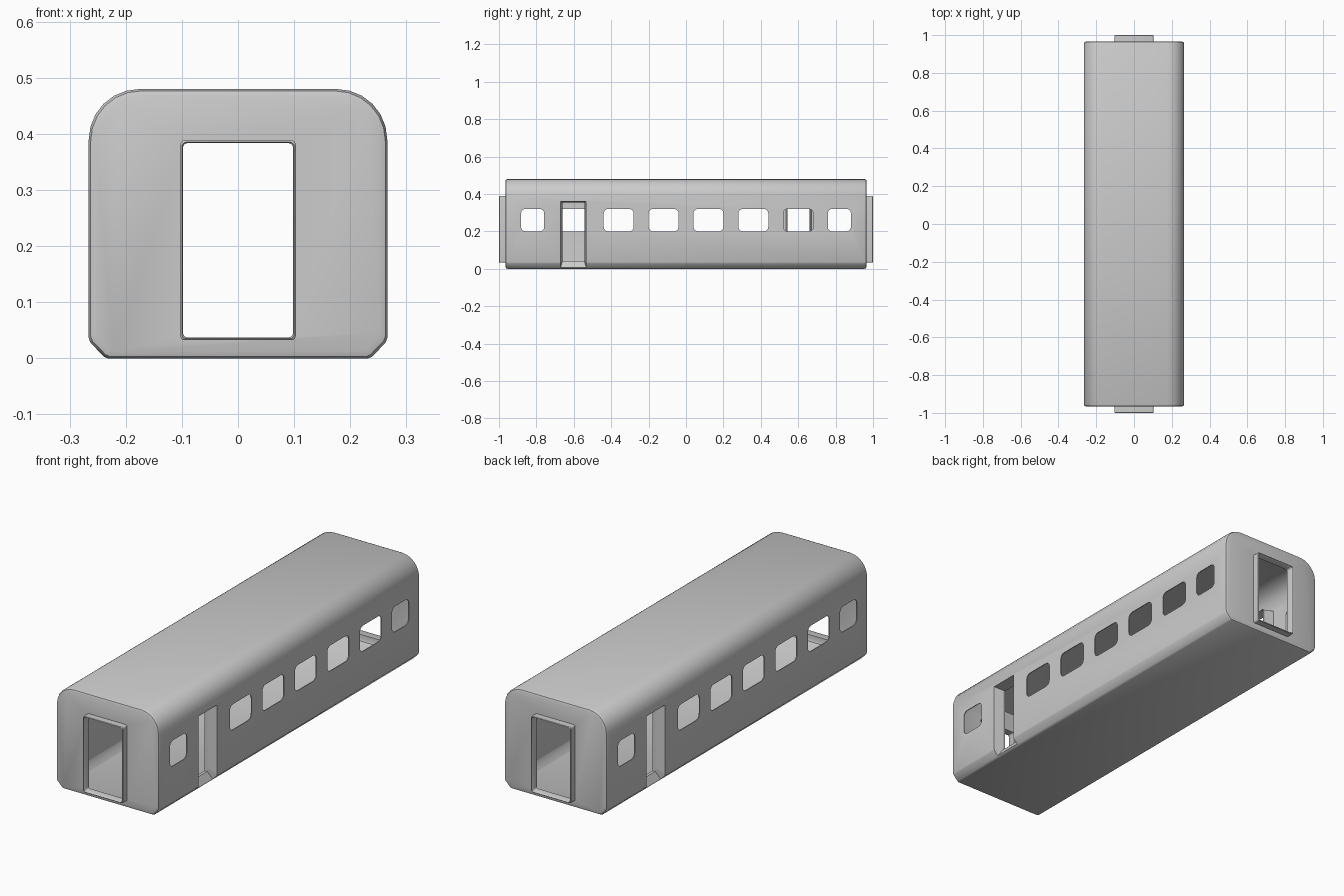
import bpy, bmesh
from math import sin, cos, pi, radians
from mathutils import Vector

if "Cube" in bpy.data.objects:
    bpy.data.objects.remove(bpy.data.objects["Cube"])


def make_object(name, bm):
    me = bpy.data.meshes.new(name)
    bm.to_mesh(me)
    bm.free()
    ob = bpy.data.objects.new(name, me)
    bpy.context.collection.objects.link(ob)
    return ob


def skin(bm, loops, caps=False, closed=False):
    """Join successive point loops with quads."""
    rings = [[bm.verts.new(p) for p in lp] for lp in loops]
    n = len(rings[0])
    pairs = list(zip(rings, rings[1:]))
    if closed:
        pairs.append((rings[-1], rings[0]))
    faces = [bm.faces.new((a[i], a[(i + 1) % n], b[(i + 1) % n], b[i]))
             for a, b in pairs for i in range(n)]
    if caps:
        faces += [bm.faces.new(rings[0]), bm.faces.new(rings[-1])]
    bmesh.ops.recalc_face_normals(bm, faces=faces)
    return faces


def round_rect(cu, cv, hu, hv, r, seg=4):
    pts = []
    for k, (su, sv) in enumerate([(1, 1), (-1, 1), (-1, -1), (1, -1)]):
        for i in range(seg + 1):
            a = pi / 2 * (k + i / seg)
            pts.append((cu + su * (hu - r) + r * cos(a), cv + sv * (hv - r) + r * sin(a)))
    return pts


def shade(ob, angle=35):
    bpy.ops.object.select_all(action='DESELECT')
    ob.select_set(True)
    bpy.context.view_layer.objects.active = ob
    bpy.ops.object.shade_smooth_by_angle(angle=radians(angle))


# Carriage cross-section: chamfered sill and rounded roof edges
R, W, H = 0.09, 0.266, 0.48
half = [(0.232, 0), (0.239, 0.003), (0.263, 0.028), (W, 0.036)]
half += [(W - R + R * cos(pi / 12 * i), H - R + R * sin(pi / 12 * i)) for i in range(7)]
profile = half + [(-x, z) for x, z in reversed(half)]


def section(y, inset):
    sx, sz = 1 - inset / W, 1 - inset / (H / 2)
    return [(x * sx, y, H / 2 + (z - H / 2) * sz) for x, z in profile]


def hull(bm, off):
    steps = [(0.966, 0.012), (0.9625, 0.0035), (0.954, 0)]
    steps = [(y - off, i + off) for y, i in steps]
    return skin(bm, [section(-y, i) for y, i in steps] +
                [section(y, i) for y, i in reversed(steps)], caps=True)


# Thin hollow body shell
bm = bmesh.new()
hull(bm, 0)
bmesh.ops.reverse_faces(bm, faces=hull(bm, 0.004))
body = make_object("carriage_body", bm)


# Openings: windows, side doors and end doorways
def cutter_x(bm, pts, x0, x1):
    skin(bm, [[(x, y, z) for y, z in pts] for x in (x0, x1)], caps=True)


DOOR_Y, DOOR_HW = 0.602, 0.068
cut = bmesh.new()
for side in (1, -1):
    for y, hw in [(-0.82, 0.062), (-0.36, 0.08), (-0.12, 0.08), (0.12, 0.08),
                  (0.36, 0.08), (0.6, 0.08), (0.82, 0.062)]:
        cutter_x(cut, round_rect(side * y, 0.26, hw, 0.06, 0.024), side * 0.22, side * 0.31)
    yc = -side * DOOR_Y
    cutter_x(cut, [(yc - DOOR_HW, 0.008), (yc + DOOR_HW, 0.008),
                   (yc + DOOR_HW, 0.36), (yc - DOOR_HW, 0.36)], side * 0.2, side * 0.31)
    pts = round_rect(0, 0.2105, 0.098, 0.173, 0.006)
    skin(cut, [[(x, side * y, z) for x, z in pts] for y in (0.9, 1.05)], caps=True)
cutter = make_object("opening_cutter", cut)
cutter.hide_render = True
mod = body.modifiers.new("openings", 'BOOLEAN')
mod.operation, mod.solver, mod.object = 'DIFFERENCE', 'EXACT', cutter
bpy.context.view_layer.objects.active = body
bpy.ops.object.modifier_apply(modifier=mod.name)
bpy.data.objects.remove(cutter)
shade(body)

for side, tag in ((1, "right"), (-1, "left")):
    # Recessed side door: tapering reveal with a sloped step and a short inner lip
    def door_loop(hw, top, mid, low):
        pts = []
        for s in (1, -1):
            col = [(top[0], s * hw, top[1]), (mid[0], s * hw, mid[1]), (low[0], s * hw, low[1])]
            pts += col if s == 1 else col[::-1]
        return [Vector((side * x, side * (y - DOOR_Y), z)) for x, y, z in pts]
    bm = bmesh.new()
    skin(bm, [door_loop(DOOR_HW, (0.265, 0.36), (0.265, 0.037), (0.243, 0.008)),
              door_loop(0.058, (0.222, 0.354), (0.222, 0.06), (0.222, 0.042)),
              door_loop(0.058, (0.208, 0.354), (0.208, 0.06), (0.208, 0.042))])
    bmesh.ops.reverse_faces(bm, faces=bm.faces[:])
    make_object(tag + "_door_reveal", bm)

# Protruding gangway frames at both ends
for side, tag in ((-1, "front"), (1, "back")):
    bm = bmesh.new()
    rings = [(0.103, 0.178, 0.962), (0.103, 0.178, 0.997), (0.1, 0.175, 1.0),
             (0.098, 0.173, 0.997), (0.098, 0.173, 0.962)]
    skin(bm, [[(x, side * y, z) for x, z in round_rect(0, 0.2105, hu, hv, 0.008)]
              for hu, hv, y in rings], closed=True)
    shade(make_object(tag + "_gangway_frame", bm))
